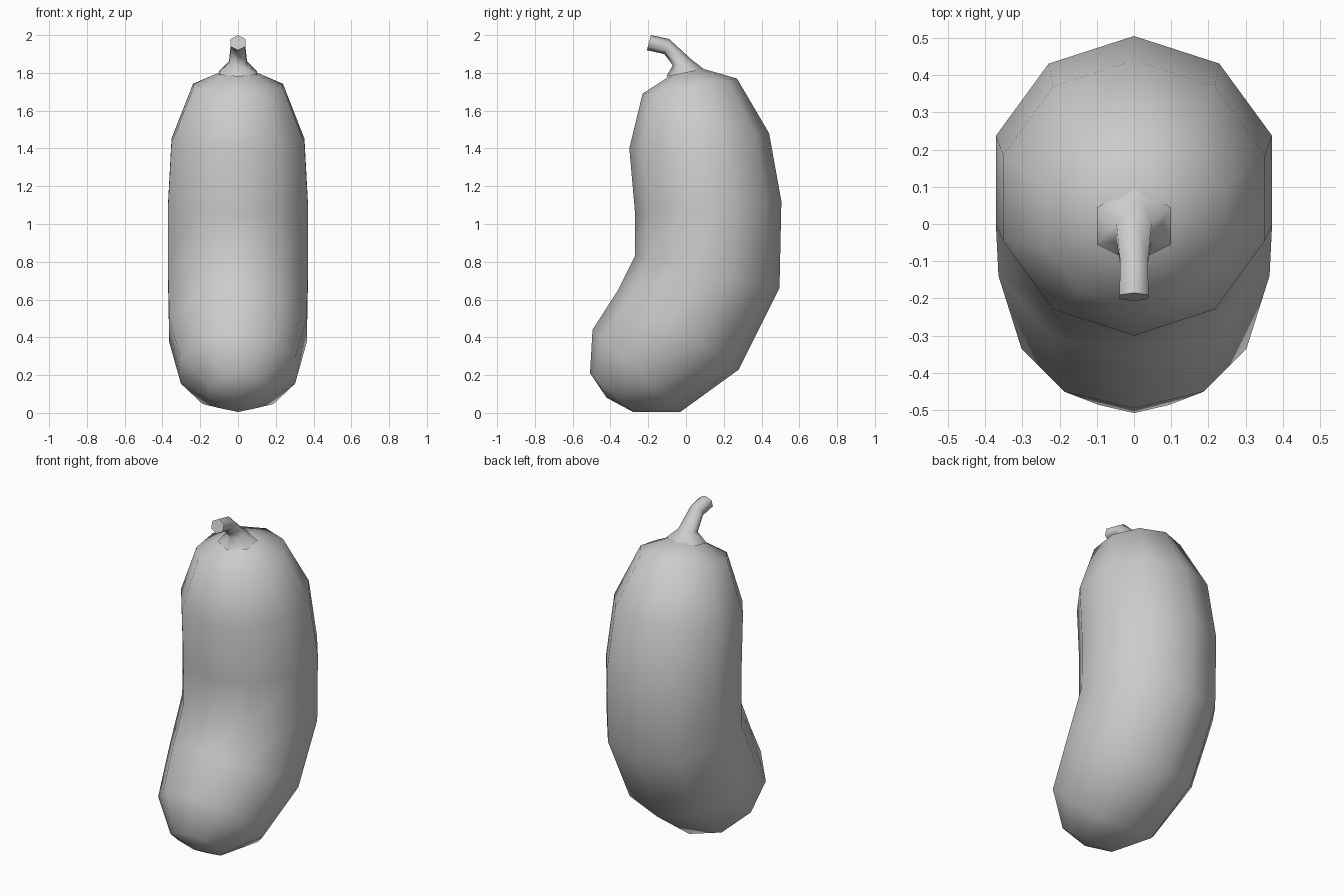
import bpy, bmesh, math
from mathutils import Vector

if "Cube" in bpy.data.objects:
    bpy.data.objects.remove(bpy.data.objects["Cube"])


def loft(name, rings, sides, start_tip=None, end_tip=None):
    """Skin tilted rings, each given as front (y, z), back (y, z), half-width radius."""
    bm = bmesh.new()
    loops = []
    for fy, fz, by, bz, r in rings:
        front, back = Vector((0, fy, fz)), Vector((0, by, bz))
        mid, axis = (front + back) / 2, (back - front) / 2
        loops.append([bm.verts.new(mid + axis * math.cos(a) + Vector((r * math.sin(a), 0, 0)))
                      for a in (2 * math.pi * i / sides for i in range(sides))])
    for a, b in zip(loops, loops[1:]):
        for i in range(sides):
            j = (i + 1) % sides
            bm.faces.new((a[i], a[j], b[j], b[i]))
    for loop, tip in ((loops[0], start_tip), (loops[-1], end_tip)):
        if tip:
            v = bm.verts.new((0, *tip))
            for i in range(sides):
                bm.faces.new((loop[i], loop[(i + 1) % sides], v))
        else:
            bm.faces.new(loop)
    bmesh.ops.recalc_face_normals(bm, faces=bm.faces)
    mesh = bpy.data.meshes.new(name)
    bm.to_mesh(mesh)
    bm.free()
    ob = bpy.data.objects.new(name, mesh)
    bpy.context.collection.objects.link(ob)
    bpy.ops.object.select_all(action='DESELECT')
    ob.select_set(True)
    bpy.context.view_layer.objects.active = ob
    bpy.ops.object.shade_smooth_by_angle(angle=math.radians(65))
    return ob


# Curved ten-sided fruit body, top to bottom
loft("fruit_body", [
    (-0.23, 1.69, 0.27, 1.77, 0.25),
    (-0.30, 1.40, 0.44, 1.48, 0.37),
    (-0.27, 1.06, 0.505, 1.12, 0.39),
    (-0.27, 0.83, 0.495, 0.66, 0.39),
    (-0.36, 0.65, 0.28, 0.23, 0.383),
    (-0.495, 0.44, -0.03, 0.005, 0.318),
    (-0.508, 0.21, -0.28, 0.005, 0.16),
], 10, start_tip=(0.01, 1.845), end_tip=(-0.42, 0.08))

# Bent six-sided stem with a flared foot
loft("stem", [
    (-0.105, 1.78, 0.095, 1.82, 0.115),
    (-0.07, 1.84, 0.03, 1.87, 0.055),
    (-0.115, 1.90, -0.09, 1.98, 0.043),
    (-0.207, 1.92, -0.185, 2.0, 0.045),
], 6)
